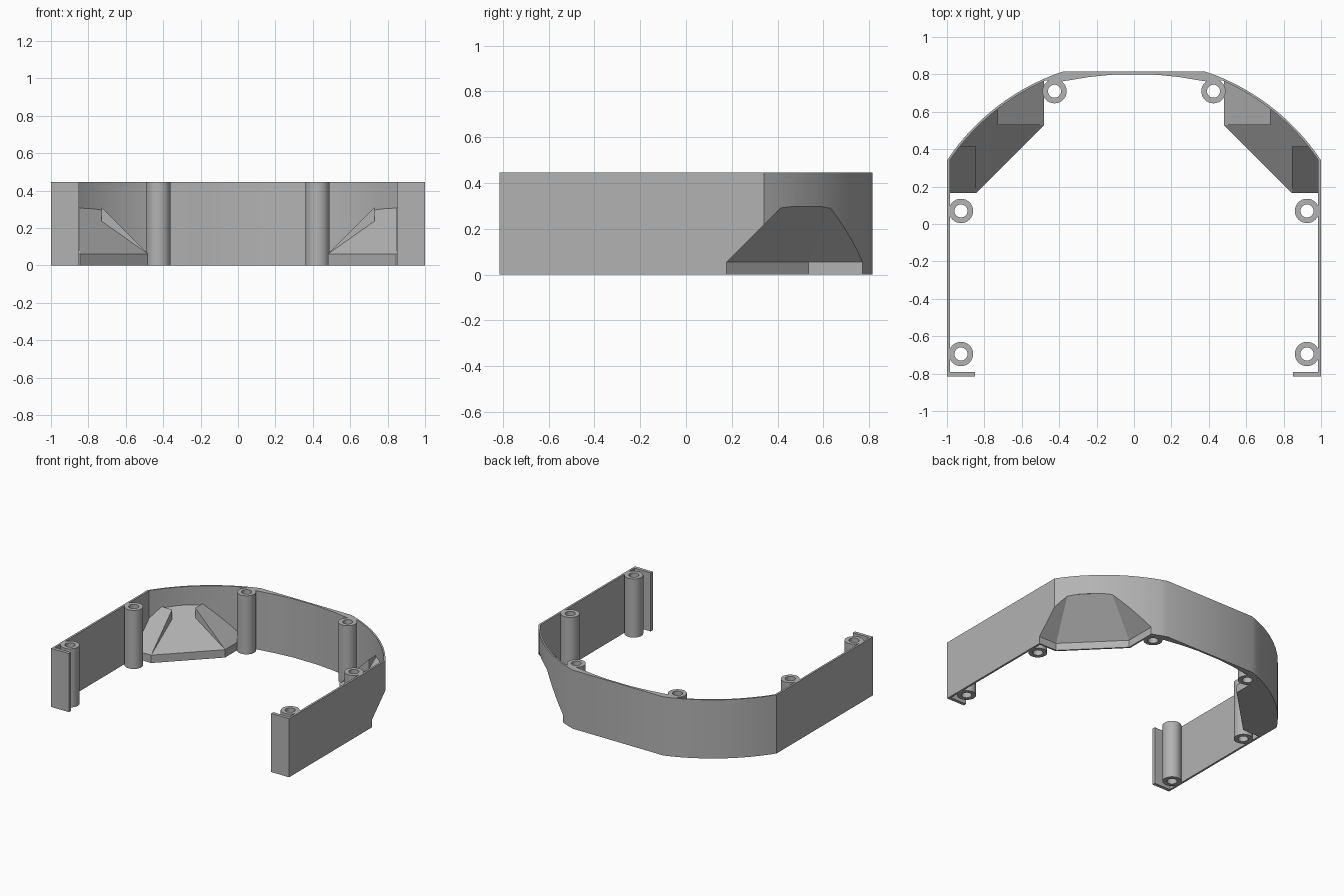
import bpy, bmesh, math
from mathutils import Vector, Matrix

cube = bpy.data.objects.get("Cube")
if cube:
    bpy.data.objects.remove(cube, do_unlink=True)

HEIGHT = 0.445
ARC_Y, ARC_R = -0.323, 1.2       # centre and radius of the rounded shoulders
PX, PY = 0.48, 0.165             # inner sides of the pocket
CX, CY = 0.845, 0.53             # ends of its diagonal side
BASE, TOP = 0.06, 0.31           # pocket rim height and roof limit
T = 0.012                        # pocket shell thickness
R2 = math.sqrt(2)

grey = bpy.data.materials.new("plain_grey")
grey.use_nodes = True
grey.diffuse_color = (0.45, 0.45, 0.45, 1)
grey.node_tree.nodes["Principled BSDF"].inputs["Base Color"].default_value = (0.45, 0.45, 0.45, 1)


def finish(bm, name):
    bmesh.ops.recalc_face_normals(bm, faces=bm.faces)
    mesh = bpy.data.meshes.new(name)
    bm.to_mesh(mesh)
    bm.free()
    obj = bpy.data.objects.new(name, mesh)
    bpy.context.collection.objects.link(obj)
    mesh.materials.append(grey)
    return obj


def subtract(obj, cutter):
    mod = obj.modifiers.new("cut", "BOOLEAN")
    mod.operation, mod.solver, mod.object = "DIFFERENCE", "EXACT", cutter
    bpy.context.view_layer.update()
    dg = bpy.context.evaluated_depsgraph_get()
    mesh = bpy.data.meshes.new_from_object(obj.evaluated_get(dg))
    obj.modifiers.clear()
    obj.data = mesh


def smooth(obj):
    bpy.ops.object.select_all(action="DESELECT")
    obj.select_set(True)
    bpy.context.view_layer.objects.active = obj
    bpy.ops.object.shade_smooth_by_angle(angle=math.radians(25))


def convex(name, side, lo, hi, planes):
    """Box from lo to hi trimmed by planes (point, outward normal), mirrored by side."""
    bm = bmesh.new()
    bmesh.ops.create_cube(bm, size=1)
    lo, hi = Vector(lo), Vector(hi)
    for v in bm.verts:
        v.co = Vector([lo[i] if v.co[i] < 0 else hi[i] for i in range(3)])
    for co, no in planes:
        bmesh.ops.bisect_plane(bm, geom=bm.verts[:] + bm.edges[:] + bm.faces[:],
                               plane_co=co, plane_no=no, clear_outer=True)
        bmesh.ops.holes_fill(bm, edges=[e for e in bm.edges if e.is_boundary], sides=0)
    for v in bm.verts:
        v.co.x *= side
    return finish(bm, name)


def arc(r, a0, a1, n=14):
    angles = [math.radians(a0 + (a1 - a0) * i / n) for i in range(n + 1)]
    return [(r * math.cos(a), ARC_Y + r * math.sin(a)) for a in angles]


# Curved outer wall with short front lips
outer = [(0.85, -0.815), (1, -0.815)] + arc(ARC_R, 33.55, 71.5)
inner = [(0.1, 0.8), (0.24, 0.786), (0.38, 0.763)] + arc(1.188, 66.6, 34)
inner += [(0.985, -0.79), (0.85, -0.79)]
flip = lambda pts: [(-x, y) for x, y in reversed(pts)]
bm = bmesh.new()
face = bm.faces.new([bm.verts.new((x, y, 0)) for x, y in outer + flip(outer) + flip(inner) + inner])
ext = bmesh.ops.extrude_face_region(bm, geom=[face])
bmesh.ops.translate(bm, vec=(0, 0, HEIGHT), verts=[v for v in ext["geom"] if isinstance(v, bmesh.types.BMVert)])
wall = finish(bm, "outer_wall")

# Planes shared by the pocket parts, pushed inward by d
def slope_planes(d):
    drop = Vector((0, 0, BASE - d * R2))
    return {
        "back": (Vector((PX, 0, 0)) + drop, (-1, 0, 1)),
        "front": (Vector((0, PY, 0)) + drop, (0, -1, 1)),
        "diagonal": (Vector((PX, CY, 0)) + drop, (-1, -1, R2)),
        "rim": (Vector((PX, CY, 0)) + Vector((d, d, 0)) / R2, (-1, -1, 0)),
    }


solid, hollow = slope_planes(0), slope_planes(T)
shoulder = []
for i in range(20):
    a = math.radians(30 + i * 2.3)
    n = Vector((math.cos(a), math.sin(a), 0))
    shoulder.append((Vector((0, ARC_Y, 0)) + n * (ARC_R - 0.006), n))

RUN = TOP - BASE
for side, label in ((1, "left"), (-1, "right")):
    # Hollow under each pocket, open to the outside and below
    cavity = convex("pocket_cutter", side, (PX + T, PY + T, -0.1), (1.5, 1.5, TOP - T), hollow.values())

    # Pocket roof: two straight slopes and a diagonal one
    specs = (
        ("back_slope", (PX, CY, 0), (PX + RUN, 1, TOP + 0.01), ["back"]),
        ("front_slope", (CX, PY, 0), (0.993, PY + RUN, TOP + 0.01), ["front"]),
        ("diagonal_slope", (PX, PY, 0), (CX, CY, TOP), ["diagonal", "rim"]),
        ("diagonal_top", (PX + RUN, PY + RUN, 0), (0.993, 1, TOP), ["diagonal", "rim"]),
    )
    # Small window, on the left pocket only
    window = None
    if side > 0:
        u, w = Vector((-1, 1, 0)) / R2, Vector((-1, -1, R2)) / 2
        v = w.cross(u)
        bm = bmesh.new()
        bmesh.ops.create_cube(bm, size=1)
        frame = Matrix((u * 0.135, v * 0.07, w * 0.12)).transposed().to_4x4()
        bm.transform(Matrix.Translation((0.774, 0.478, 0.225)) @ frame)
        window = finish(bm, "window_cutter")
    for name, lo, hi, keys in specs:
        part = convex(f"{label}_pocket_{name}", side, lo, hi, [solid[k] for k in keys] + shoulder)
        subtract(part, cavity)
        if window:
            subtract(part, window)
    subtract(wall, cavity)
    for cutter in (cavity, window):
        if cutter:
            bpy.data.objects.remove(cutter, do_unlink=True)
smooth(wall)

# Hollow screw posts
for x, y, place in ((0.925, 0.07, "middle"), (0.925, -0.695, "front"), (0.425, 0.71, "back")):
    for side, label in ((1, "left"), (-1, "right")):
        bm = bmesh.new()
        ring = [bm.verts.new(p) for p in ((0.035, 0, 0), (0.065, 0, 0), (0.065, 0, HEIGHT), (0.035, 0, HEIGHT))]
        edges = [bm.edges.new((ring[i], ring[(i + 1) % 4])) for i in range(4)]
        bmesh.ops.spin(bm, geom=ring + edges, cent=(0, 0, 0), axis=(0, 0, 1),
                       angle=math.tau, steps=32, use_duplicate=False)
        bmesh.ops.remove_doubles(bm, verts=bm.verts, dist=0.0005)
        bmesh.ops.translate(bm, vec=(side * x, y, 0), verts=bm.verts)
        smooth(finish(bm, f"{label}_{place}_post"))
